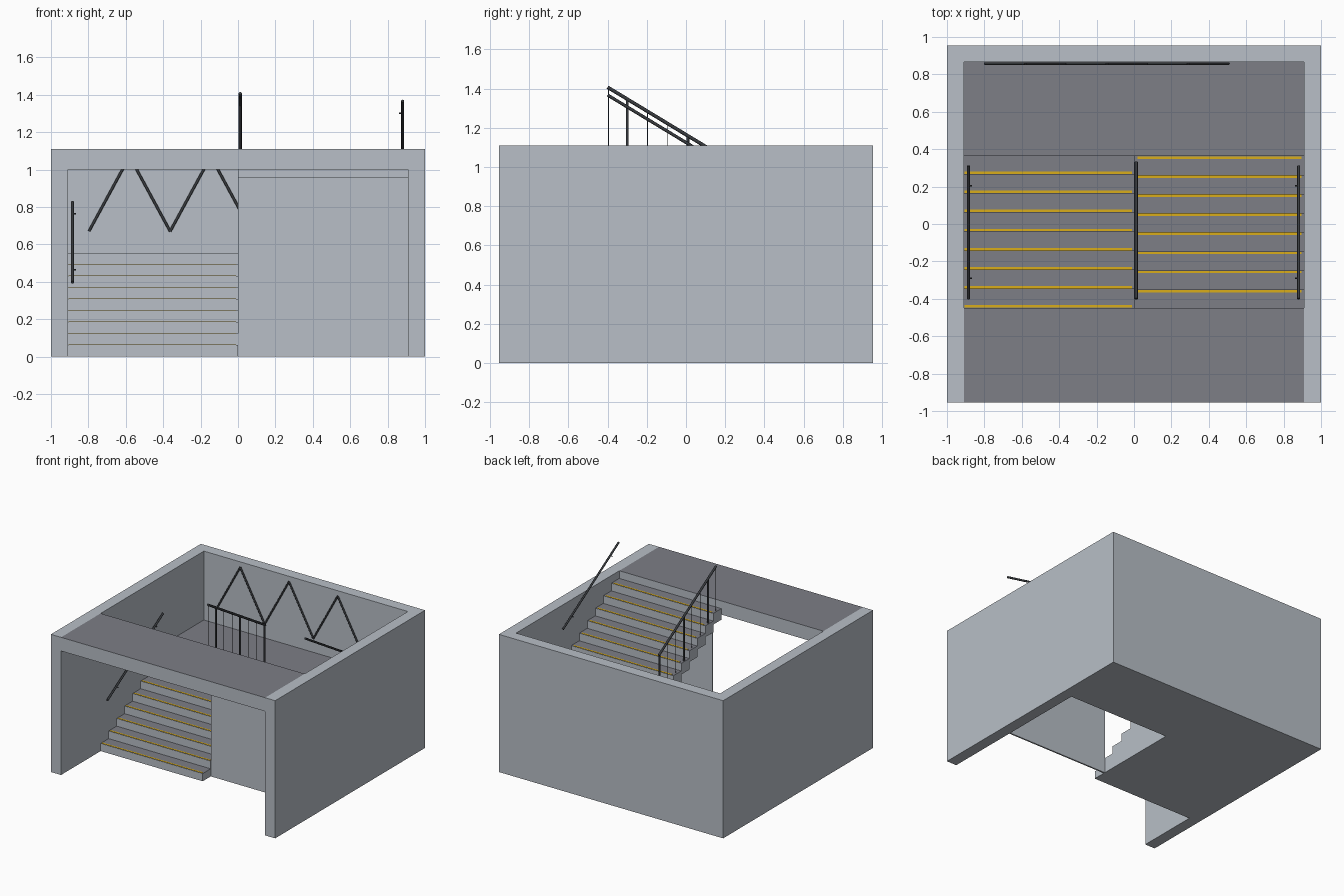
import bpy, bmesh, math
from mathutils import Vector

if "Cube" in bpy.data.objects:
    bpy.data.objects.remove(bpy.data.objects["Cube"])


def material(name, rgb):
    m = bpy.data.materials.new(name)
    m.diffuse_color = (*rgb, 1)
    m.use_nodes = True
    m.node_tree.nodes["Principled BSDF"].inputs["Base Color"].default_value = m.diffuse_color
    return m


CONCRETE = material("light concrete", (0.48, 0.52, 0.57))
FLOOR = material("dark floor", (0.205, 0.21, 0.24))
YELLOW = material("yellow nosing", (0.70, 0.42, 0.01))
METAL = material("dark metal", (0.04, 0.044, 0.05))

W, D, H = 0.91, 0.955, 1.11      # inner half width, half depth, wall height
Y0, Y1 = -0.45, 0.365            # start and end of the flights
BACK = 0.865                     # inner face of the back wall
N = 8                            # treads per flight
RUN, RISE = (Y1 - Y0) / N, H / 18
MID = 9 * RISE                   # landing height


def finish(name, bm, mats):
    bmesh.ops.recalc_face_normals(bm, faces=bm.faces)
    if len(mats) > 1:            # walking surfaces get the second colour
        for f in bm.faces:
            f.normal_update()
            f.material_index = 1 if f.normal.z > 0.9 else 0
    me = bpy.data.meshes.new(name)
    bm.to_mesh(me)
    bm.free()
    for m in mats:
        me.materials.append(m)
    ob = bpy.data.objects.new(name, me)
    bpy.context.collection.objects.link(ob)
    return ob


def prism(name, points, shift, mats):
    """Extrude a closed outline along shift."""
    bm = bmesh.new()
    face = bm.faces.new([bm.verts.new(p) for p in points])
    ext = bmesh.ops.extrude_face_region(bm, geom=[face])
    verts = [g for g in ext["geom"] if isinstance(g, bmesh.types.BMVert)]
    bmesh.ops.translate(bm, vec=shift, verts=verts)
    return finish(name, bm, mats)


def add_box(bm, x0, x1, y0, y1, z0, z1):
    vs = bmesh.ops.create_cube(bm, size=1)["verts"]
    for v in vs:
        v.co = ((x0 + x1) / 2 + v.co.x * (x1 - x0),
                (y0 + y1) / 2 + v.co.y * (y1 - y0),
                (z0 + z1) / 2 + v.co.z * (z1 - z0))


def box(name, dims, mats):
    bm = bmesh.new()
    add_box(bm, *dims)
    return finish(name, bm, mats)


def add_bar(bm, a, b, r, sides=8):
    a, b = Vector(a), Vector(b)
    d = b - a
    vs = bmesh.ops.create_cone(bm, cap_ends=True, segments=sides, radius1=r,
                               radius2=r, depth=d.length)["verts"]
    rot = d.to_track_quat("Z", "Y")
    for v in vs:
        v.co = rot @ v.co + (a + b) / 2


def metal(name, bm):
    ob = finish(name, bm, [METAL])
    for p in ob.data.polygons:
        p.use_smooth = len(p.vertices) == 4
    ob.data.set_sharp_from_angle(angle=math.radians(50))


# U-shaped enclosure walls
prism("enclosure_walls",
      [(-1, -D, 0), (-W, -D, 0), (-W, BACK, 0), (W, BACK, 0), (W, -D, 0),
       (1, -D, 0), (1, D, 0), (-1, D, 0)], (0, 0, H), [CONCRETE])

# Upper floor slab and half landing
box("upper_floor", (-W, W, -D, Y0, 1.0, H), [CONCRETE, FLOOR])
box("landing", (-W, W, Y1, BACK, 0, MID), [CONCRETE, FLOOR])

# Lower flight, solid down to the ground
outline = [(-W, Y0, 0)]
for i in range(N):
    z = RISE * (i + 1)
    outline += [(-W, Y0 + RUN * i, z), (-W, Y0 + RUN * (i + 1), z)]
outline.append((-W, Y1, 0))
prism("lower_flight", outline, (W, 0, 0), [CONCRETE, FLOOR])

# Upper flight, folded plate with stepped underside
top, under = [], []
for j in range(N):
    z = MID + RISE * (j + 1)
    for y in (Y1 - RUN * j, Y1 - RUN * (j + 1)):
        top.append((0, y, z))
        under.append((0, y, z - 0.09))
prism("upper_flight", top + under[::-1], (W, 0, 0), [CONCRETE, FLOOR])

# Thin panel closing the space below the upper flight
box("closing_panel", (0, W, -0.347, -0.335, 0, 0.90), [CONCRETE])

# Nosing strips on both flights
bm = bmesh.new()
for i in range(N):
    y = Y0 + RUN * i
    z = RISE * (i + 1)
    add_box(bm, -W + 0.005, -0.01, y + 0.004, y + 0.017, z, z + 0.002)
    y = Y1 - RUN * i
    z += MID
    add_box(bm, 0.02, W - 0.015, y - 0.017, y - 0.004, z, z + 0.002)
finish("nosing_strips", bm, [YELLOW])

# Wall handrails with small brackets
SLOPE = RISE / RUN


def wall_rail(name, x, z_front, direction, side):
    def at(y):
        return z_front + direction * SLOPE * (y + 0.4)
    bm = bmesh.new()
    add_bar(bm, (x, -0.4, at(-0.4)), (x, 0.31, at(0.31)), 0.008)
    for y in (-0.29, 0.205):
        add_bar(bm, (x, y, at(y)), (x + side * 0.02, y, at(y)), 0.004)
    metal(name, bm)


wall_rail("left_handrail", -0.885, 0.397, 1, 1)
wall_rail("right_handrail", 0.88, 1.367, -1, -1)

# Central balustrade: rail, three posts and thin balusters on the treads
bm = bmesh.new()
X = 0.012


def rail_z(y):
    return 1.407 - SLOPE * (y + 0.4)


def tread_z(y):
    return MID + RISE * (int((Y1 - y) / RUN) + 1)


add_bar(bm, (X, -0.4, rail_z(-0.4)), (X, 0.33, rail_z(0.33)), 0.009)
for k in range(8):
    y = 0.32 - 0.1033 * k
    y = max(y, -0.395)
    add_bar(bm, (X, y, tread_z(y)), (X, y, rail_z(y)),
            0.0075 if k % 3 == 0 else 0.002)
metal("central_balustrade", bm)

# Zigzag rail on the back wall
bm = bmesh.new()
zig = [(-0.797 + 0.2172 * k, 0.857, 1.07 if k % 2 else 0.67) for k in range(7)]
for a, b in zip(zig, zig[1:]):
    add_bar(bm, a, b, 0.007)
metal("zigzag_wall_rail", bm)
